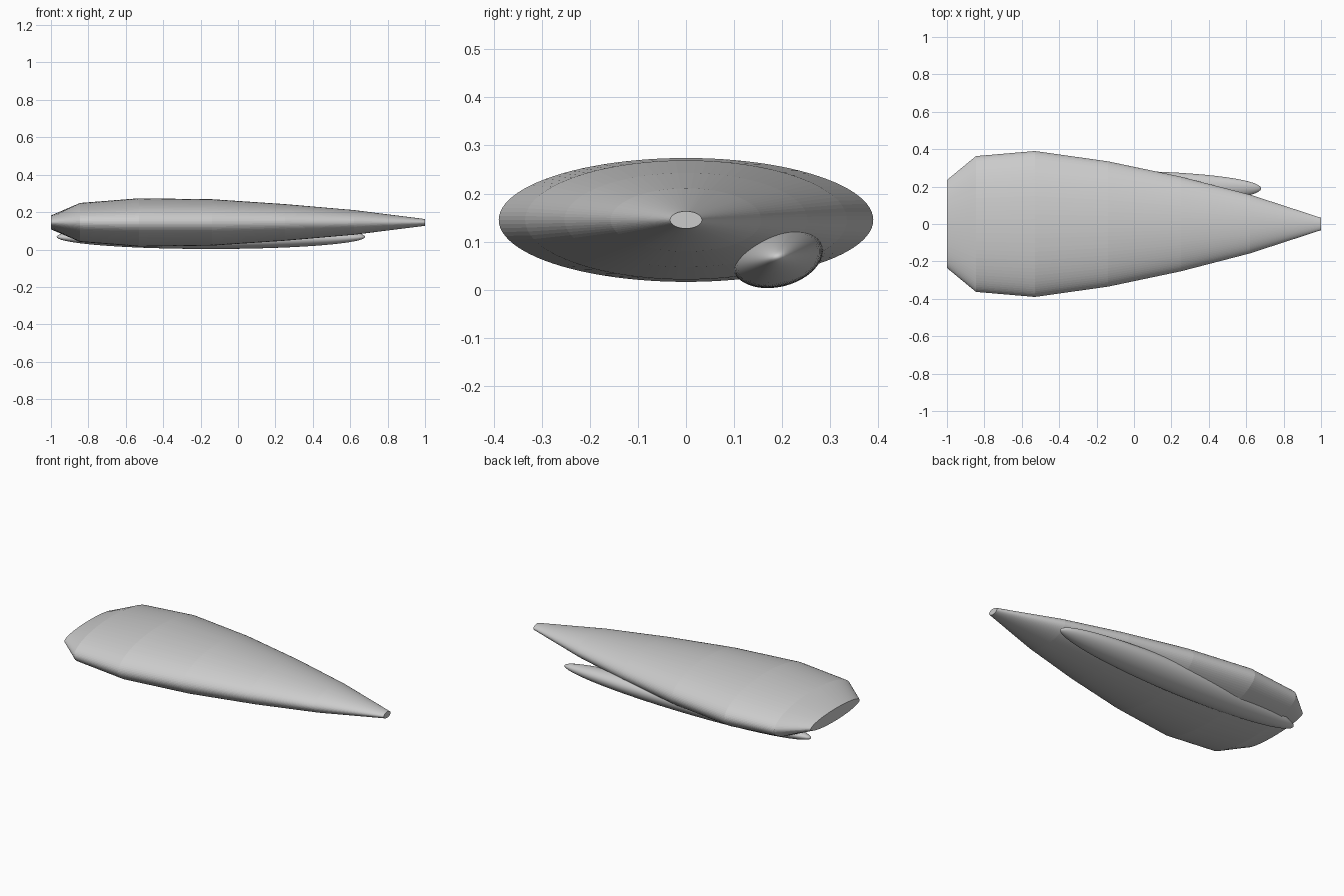
import bpy, bmesh, math
from mathutils import Matrix

cube = bpy.data.objects.get("Cube")
if cube:
    bpy.data.objects.remove(cube, do_unlink=True)

grey = bpy.data.materials.new("light_grey")
grey.use_nodes = True
colour = (0.6, 0.6, 0.6, 1)
grey.diffuse_color = colour
grey.node_tree.nodes["Principled BSDF"].inputs["Base Color"].default_value = colour


def finish(name, bm):
    bmesh.ops.recalc_face_normals(bm, faces=bm.faces)
    mesh = bpy.data.meshes.new(name)
    bm.to_mesh(mesh)
    bm.free()
    mesh.materials.append(grey)
    obj = bpy.data.objects.new(name, mesh)
    bpy.context.collection.objects.link(obj)
    return obj


# Hull: elliptical sections (x, half width, half height) lofted along x
SECTIONS = [(-1, 0.235, 0.037), (-0.845, 0.363, 0.104), (-0.53, 0.39, 0.129),
            (-0.14, 0.335, 0.124), (0.25, 0.253, 0.098), (0.62, 0.157, 0.066),
            (1, 0.033, 0.018)]
SIDES = 96
bm = bmesh.new()
rings = []
for x, w, h in SECTIONS:
    angles = [2 * math.pi * i / SIDES for i in range(SIDES)]
    rings.append([bm.verts.new((x, w * math.cos(a), 0.145 + h * math.sin(a)))
                  for a in angles])
for a, b in zip(rings, rings[1:]):
    for i in range(SIDES):
        j = (i + 1) % SIDES
        bm.faces.new((a[i], a[j], b[j], b[i]))
bm.faces.new(rings[0])
bm.faces.new(rings[-1])
finish("hull", bm)

# Underside pod: long ellipsoid, rolled slightly about its length
bm = bmesh.new()
bmesh.ops.create_uvsphere(bm, u_segments=64, v_segments=48, radius=1)
place = (Matrix.Translation((-0.145, 0.19, 0.068))
         @ Matrix.Rotation(math.radians(14.2), 4, 'X')
         @ Matrix.Diagonal((0.825, 0.0967, 0.0624, 1)))
bmesh.ops.transform(bm, matrix=place, verts=bm.verts)
pod = finish("underside_pod", bm)
pod.data.shade_smooth()
